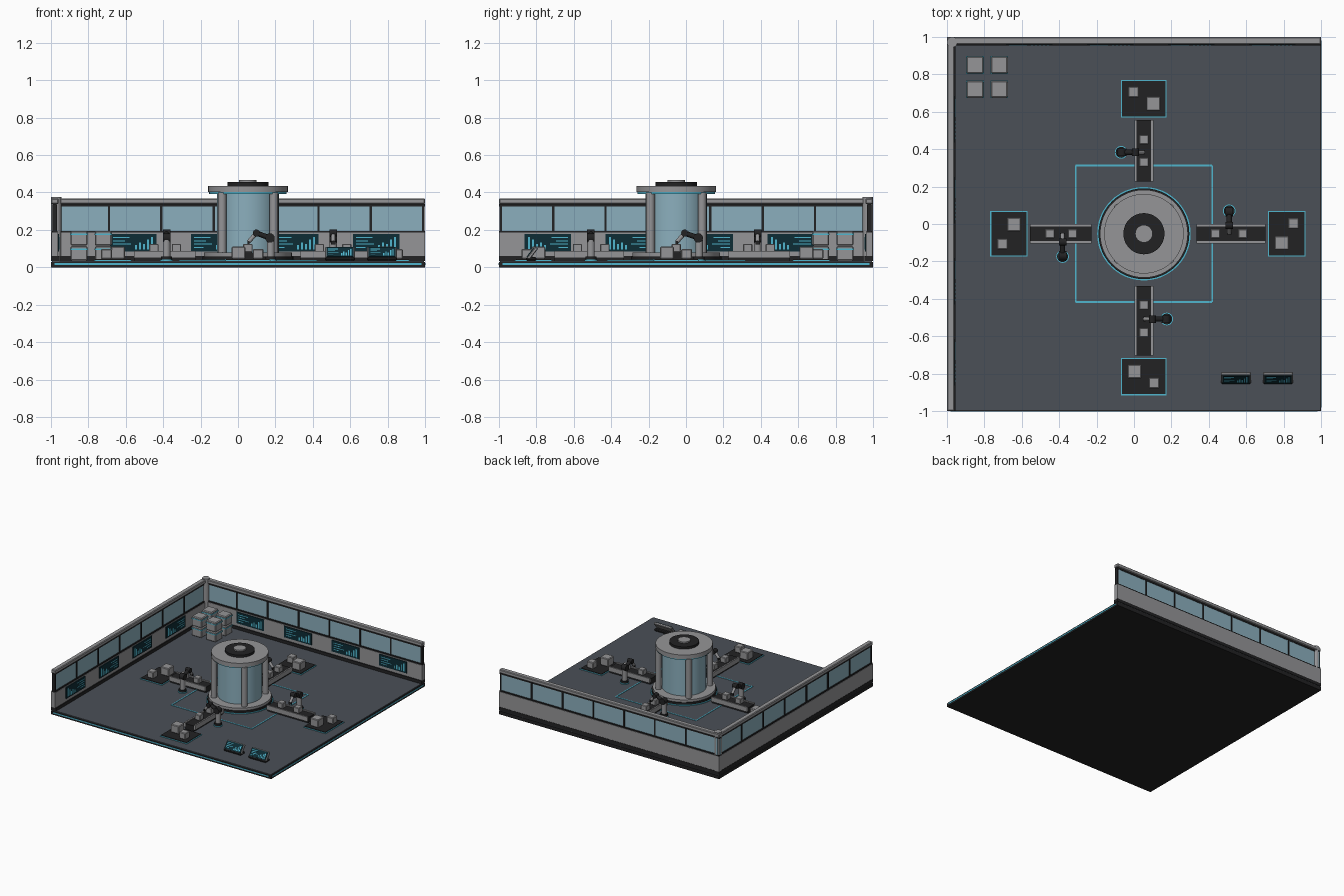
import bpy, bmesh, math
from mathutils import Matrix, Vector

if "Cube" in bpy.data.objects:
    bpy.data.objects.remove(bpy.data.objects["Cube"])


def material(name, r, g, b):
    m = bpy.data.materials.new(name)
    m.use_nodes = True
    m.diffuse_color = (r, g, b, 1)
    m.node_tree.nodes["Principled BSDF"].inputs["Base Color"].default_value = (r, g, b, 1)
    return m


GREY = material("light grey metal", 0.30, 0.30, 0.31)
BLACK = material("black rubber", 0.016, 0.016, 0.017)
FLOOR = material("slate floor", 0.07, 0.08, 0.095)
GLASS = material("pale blue glass", 0.26, 0.43, 0.51)
CYAN = material("cyan light", 0.08, 0.47, 0.62)
SCREEN = material("dark teal screen", 0.004, 0.025, 0.035)
HOME = Matrix.Identity(4)
FLOOR_Z = 0.035


def finish(name, bm, mat, frame, smooth=False):
    bmesh.ops.transform(bm, matrix=frame, verts=bm.verts)
    bmesh.ops.recalc_face_normals(bm, faces=bm.faces)
    mesh = bpy.data.meshes.new(name)
    bm.to_mesh(mesh)
    bm.free()
    mesh.materials.append(mat)
    ob = bpy.data.objects.new(name, mesh)
    bpy.context.collection.objects.link(ob)
    if smooth:
        bpy.ops.object.select_all(action="DESELECT")
        ob.select_set(True)
        bpy.context.view_layer.objects.active = ob
        bpy.ops.object.shade_smooth_by_angle(angle=math.radians(35))
    return ob


def box(name, x, y, z, mat, frame=HOME, bevel=0):
    """Box from (low, high) ranges on each axis."""
    bm = bmesh.new()
    bmesh.ops.create_cube(bm, size=1)
    for v in bm.verts:
        v.co = Vector([(r[0] + r[1]) / 2 + c * (r[1] - r[0]) for r, c in zip((x, y, z), v.co)])
    if bevel:
        bmesh.ops.bevel(bm, geom=bm.edges[:], offset=bevel, segments=1, affect="EDGES")
    return finish(name, bm, mat, frame)


def around(c, size):
    return (c - size / 2, c + size / 2)


def rod(name, a, b, radius, mat, frame=HOME, sides=20):
    a, b = Vector(a), Vector(b)
    bm = bmesh.new()
    bmesh.ops.create_cone(bm, cap_ends=True, segments=sides, radius1=radius,
                          radius2=radius, depth=(b - a).length)
    turn = (b - a).to_track_quat("Z", "Y").to_matrix().to_4x4()
    bmesh.ops.transform(bm, matrix=Matrix.Translation((a + b) / 2) @ turn, verts=bm.verts)
    return finish(name, bm, mat, frame, True)


def disc(name, radius, z0, z1, mat, frame, x=0, y=0, sides=48):
    return rod(name, (x, y, z0), (x, y, z1), radius, mat, frame, sides)


def outline(name, x, y, z, width, mat, frame):
    for side in (0, 1):
        box(name + "_long", x, around(y[side], width), z, mat, frame)
        box(name + "_short", around(x[side], width), y, z, mat, frame)


def glyphs(name, x0, width, z0, height, y, frame):
    """Text lines on the left of a screen and a bar chart on the right."""
    for i, part in enumerate((0.35, 0.25, 0.38, 0.2)):
        z = z0 + height * (0.8 - 0.19 * i)
        box(name + "_line", (x0 + 0.07 * width, x0 + (0.07 + part) * width),
            (y - 0.002, y), around(z, 0.06 * height), CYAN, frame)
    for i, part in enumerate((0.25, 0.4, 0.3, 0.55, 0.7)):
        box(name + "_bar", around(x0 + (0.56 + 0.085 * i) * width, 0.05 * width),
            (y - 0.002, y), (z0 + 0.12 * height, z0 + (0.12 + part) * height), CYAN, frame)


# Floor slab with lit front and right edges
box("base_slab", (-1, 1), (-1, 1), (0, 0.028), BLACK)
box("floor", (-0.995, 0.995), (-0.995, 0.995), (0.028, FLOOR_Z), FLOOR)
box("front_edge_light", (-0.98, 0.98), (-1.002, -0.998), (0.013, 0.022), CYAN)
box("right_edge_light", (0.998, 1.002), (-0.98, 0.98), (0.013, 0.022), CYAN)


# Back wall, and its mirror as the left wall
mirror = Matrix(((0, -1, 0, 0), (-1, 0, 0, 0), (0, 0, 1, 0), (0, 0, 0, 1)))
for side, frame in (("back", HOME), ("left", mirror)):
    box(side + "_skirting", (-1, 1), (0.955, 1), (FLOOR_Z, 0.06), BLACK, frame)
    box(side + "_wall_panel", (-1, 1), (0.962, 0.998), (0.06, 0.185), GREY, frame)
    box(side + "_sill", (-1, 1), (0.965, 0.995), (0.185, 0.195), BLACK, frame)
    box(side + "_window", (-1, 0.995), (0.973, 0.987), (0.195, 0.33), GLASS, frame)
    box(side + "_window_head", (-1, 1), (0.97, 0.99), (0.325, 0.338), BLACK, frame)
    box(side + "_top_rail", (-1, 1), (0.96, 1), (0.338, 0.368), GREY, frame, 0.005)
    for i in range(8):
        box(side + "_mullion", around(-0.97 + 0.28 * i, 0.012), (0.967, 0.993),
            (0.19, 0.335), BLACK, frame)
    for i in range(4):
        c = -0.56 + 0.433 * i
        box(side + "_screen", around(c, 0.25), (0.956, 0.964), (0.085, 0.178), SCREEN, frame)
        glyphs(side + "_screen", c - 0.125, 0.25, 0.085, 0.093, 0.957, frame)
rod("corner_post", (-0.972, 0.972, FLOOR_Z), (-0.972, 0.972, 0.376), 0.028, GREY)

# Central tank
hub = Matrix.Translation((0.053, -0.052, 0))
disc("tank_light_ring", 0.25, FLOOR_Z, 0.042, CYAN, hub)
disc("tank_plinth", 0.243, FLOOR_Z, 0.058, BLACK, hub)
disc("tank_base", 0.235, 0.058, 0.078, GREY, hub)
disc("tank_glass", 0.165, 0.078, 0.4, GLASS, hub)
disc("tank_lid_light", 0.207, 0.393, 0.404, CYAN, hub)
disc("tank_lid", 0.213, 0.402, 0.436, GREY, hub)
disc("lid_cap", 0.11, 0.436, 0.455, BLACK, hub)
disc("lid_knob", 0.047, 0.455, 0.466, GREY, hub, sides=24)
for i in range(4):
    a = math.radians(45 + 90 * i)
    disc("tank_pillar", 0.023, 0.07, 0.4, GREY, hub,
         0.195 * math.cos(a), 0.195 * math.sin(a), 16)

# Square guide line on the floor
outline("floor_line", (-0.365, 0.365), (-0.365, 0.365), (FLOOR_Z, 0.038), 0.009, CYAN, hub)

# Four work lines: conveyor, robot arm and loading pad
for i, extra in enumerate((0.042, 0, 0, 0.042)):
    line = hub @ Matrix.Rotation(math.pi / 2 * i, 4, "Z")
    end = 0.608 + extra
    box("conveyor_belt", (0.28, end), (-0.04, 0.04), (FLOOR_Z, 0.08), BLACK, line)
    for s in (-1, 1):
        box("conveyor_rail", (0.28, end), around(s * 0.045, 0.012), (0.05, 0.088), GREY, line)
    for x in (0.382, 0.503 + 0.6 * extra):
        box("belt_parcel", around(x, 0.05), around(0, 0.05), (0.08, 0.125), GREY, line, 0.004)

    mid = 0.722 + extra
    box("pad_border", around(mid, 0.2), around(0, 0.244), (FLOOR_Z, 0.04), CYAN, line)
    box("loading_pad", around(mid, 0.188), around(0, 0.232), (FLOOR_Z, 0.045), BLACK, line)
    box("large_crate", around(mid - 0.027, 0.075), around(-0.05, 0.075), (0.045, 0.11),
        GREY, line, 0.005)
    box("small_crate", around(mid + 0.035, 0.058), around(0.055, 0.058), (0.045, 0.098),
        GREY, line, 0.005)

    x = 0.435 + 0.5 * extra
    disc("arm_light_ring", 0.034, FLOOR_Z, 0.041, CYAN, line, x, 0.122, 24)
    disc("arm_foot", 0.029, FLOOR_Z, 0.058, BLACK, line, x, 0.122, 24)
    disc("arm_pedestal", 0.02, 0.058, 0.145, GREY, line, x, 0.122)
    shoulder, elbow, wrist = (x, 0.118, 0.157), (x, 0.045, 0.183), (x, 0.003, 0.135)
    rod("upper_arm", shoulder, elbow, 0.014, BLACK, line, 12)
    rod("forearm", elbow, wrist, 0.011, GREY, line, 12)
    for y, z, r in ((0.118, 0.157, 0.025), (0.045, 0.183, 0.019)):
        rod("arm_joint", (x - 0.02, y, z), (x + 0.02, y, z), r, BLACK, line, 16)
    box("gripper", around(x, 0.025), around(0.003, 0.012), (0.122, 0.14), BLACK, line)

# Stacked crates in the back corner
for x in (-0.85, -0.72):
    for y in (0.85, 0.72):
        for level in range(2):
            z = FLOOR_Z + 0.081 * level
            box("stacked_crate", around(x, 0.09), around(y, 0.09), (z, z + 0.079),
                GREY, HOME, 0.006)
            box("crate_band", around(x, 0.094), around(y, 0.094), (z + 0.058, z + 0.065), CYAN)

# Operator consoles near the front
for x in (0.545, 0.77):
    box("console_base", around(x, 0.16), (-0.855, -0.8), (FLOOR_Z, 0.055), BLACK, HOME, 0.006)
    tilt = Matrix.Translation((x, -0.852, 0.05)) @ Matrix.Rotation(math.radians(-38), 4, "X")
    box("console_back", (-0.08, 0.08), (0, 0.018), (0, 0.078), GREY, tilt, 0.004)
    box("console_screen", (-0.073, 0.073), (-0.004, 0.002), (0.005, 0.07), SCREEN, tilt)
    glyphs("console", -0.073, 0.146, 0.005, 0.065, -0.003, tilt)
